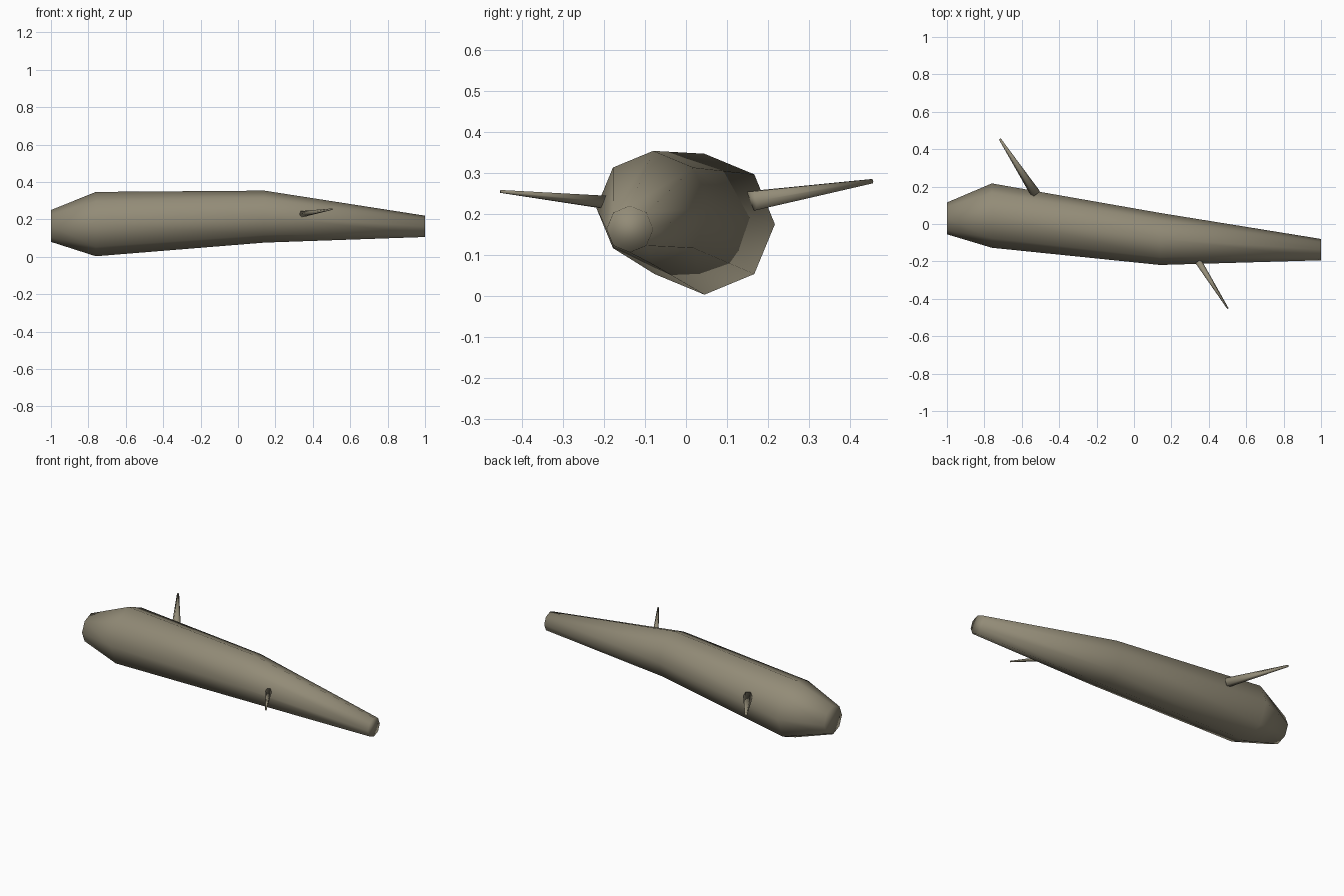
import bpy
import bmesh
from math import cos, sin, pi
from mathutils import Vector

cube = bpy.data.objects.get("Cube")
if cube:
    bpy.data.objects.remove(cube, do_unlink=True)

# Weathered wood colour
wood = bpy.data.materials.new("weathered_wood")
wood.use_nodes = True
color = (0.29, 0.26, 0.185, 1)
wood.diffuse_color = color
wood.node_tree.nodes["Principled BSDF"].inputs["Base Color"].default_value = color


def tube(name, rings, sides, side, up):
    """Loft capped polygon rings given as (centre, radius)."""
    bm = bmesh.new()
    loops = []
    for centre, r in rings:
        loops.append([bm.verts.new(Vector(centre)
                      + side * r * cos(2 * pi * i / sides)
                      + up * r * sin(2 * pi * i / sides)) for i in range(sides)])
    for a, b in zip(loops, loops[1:]):
        for i in range(sides):
            j = (i + 1) % sides
            bm.faces.new((a[i], a[j], b[j], b[i]))
    bm.faces.new(loops[0])
    bm.faces.new(loops[-1])
    bmesh.ops.recalc_face_normals(bm, faces=bm.faces)
    for f in bm.faces:
        f.smooth = True
    mesh = bpy.data.meshes.new(name)
    bm.to_mesh(mesh)
    bm.free()
    mesh.materials.append(wood)
    bpy.context.collection.objects.link(bpy.data.objects.new(name, mesh))


def twig(name, base, tip, r_base, r_tip):
    """Tapered twig whose rings are square to its length."""
    axis = (Vector(tip) - Vector(base)).normalized()
    side = axis.cross(Vector((0, 0, 1))).normalized()
    tube(name, [(base, r_base), (tip, r_tip)], 6, side, side.cross(axis))


# Bent trunk with eight sides
tube("log_trunk", [((-1, 0.03, 0.165), 0.085),
                   ((-0.76, 0.045, 0.175), 0.172),
                   ((0.14, -0.08, 0.215), 0.139),
                   ((1, -0.137, 0.163), 0.057)],
     8, Vector((0, 1, 0)), Vector((0, 0, 1)))

# Broken side twigs
twig("back_twig", (-0.525, 0.16, 0.232), (-0.717, 0.454, 0.28), 0.027, 0.006)
twig("front_twig", (0.344, -0.2, 0.229), (0.502, -0.452, 0.255), 0.018, 0.004)
